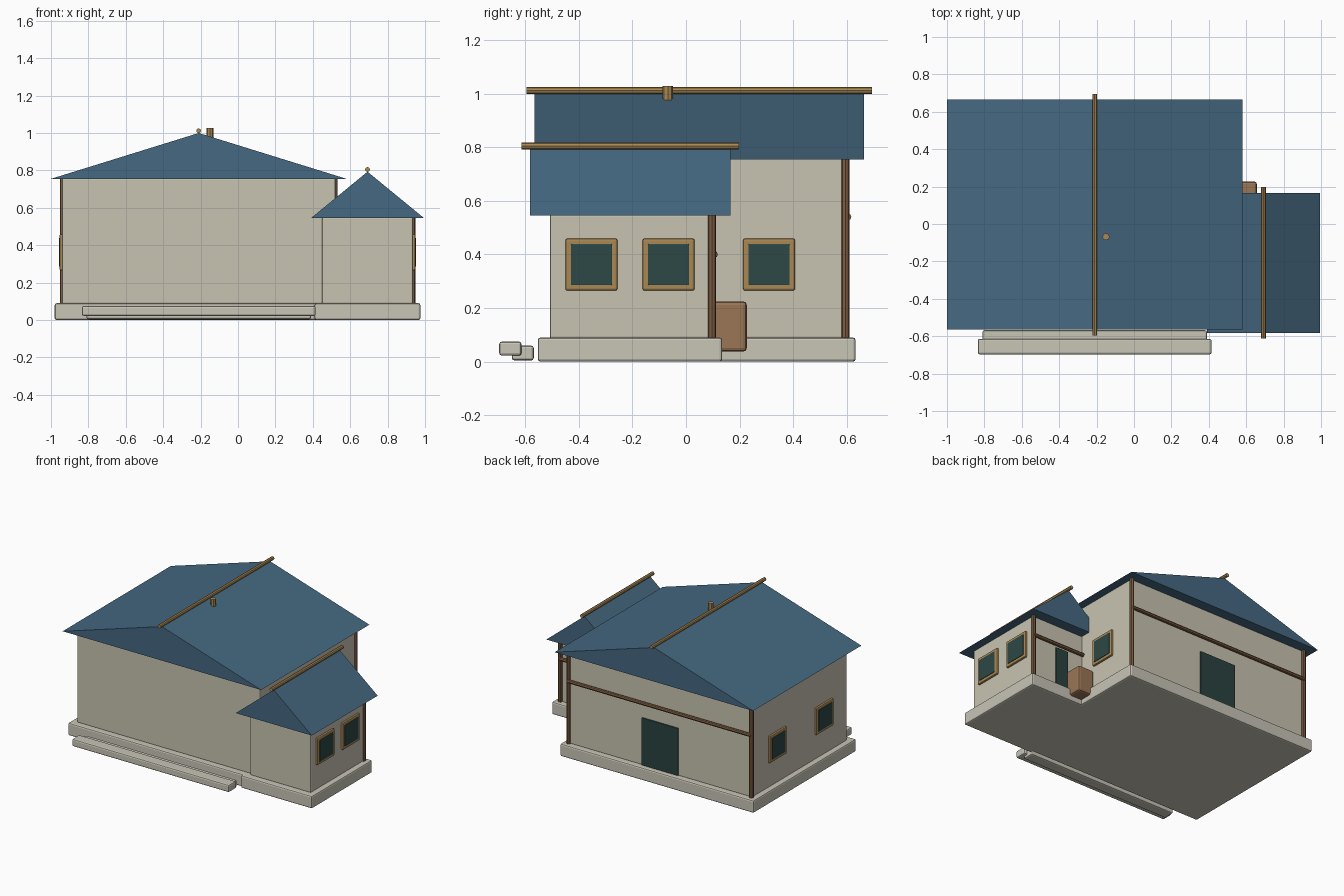
import bpy
import bmesh
from mathutils import Vector

cube = bpy.data.objects.get("Cube")
if cube:
    bpy.data.objects.remove(cube, do_unlink=True)


def material(name, rgb):
    m = bpy.data.materials.new(name)
    m.use_nodes = True
    m.diffuse_color = (*rgb, 1)
    m.node_tree.nodes["Principled BSDF"].inputs["Base Color"].default_value = (*rgb, 1)
    return m


PLASTER = material("cream plaster", (0.58, 0.55, 0.44))
STONE = material("pale stone", (0.58, 0.56, 0.47))
ROOF = material("slate blue", (0.06, 0.14, 0.22))
TRIM = material("golden wood", (0.40, 0.25, 0.09))
TIMBER = material("dark timber", (0.21, 0.11, 0.055))
CRATE = material("brown wood", (0.32, 0.18, 0.09))
GLASS = material("dark glass", (0.026, 0.065, 0.062))
DOOR = material("dark green", (0.022, 0.055, 0.05))


def finish(name, bm, mat, bevel=0.0):
    bmesh.ops.recalc_face_normals(bm, faces=bm.faces)
    mesh = bpy.data.meshes.new(name)
    bm.to_mesh(mesh)
    bm.free()
    mesh.materials.append(mat)
    obj = bpy.data.objects.new(name, mesh)
    bpy.context.collection.objects.link(obj)
    if bevel:
        mod = obj.modifiers.new("bevel", "BEVEL")
        mod.width = bevel
        mod.segments = 2
    return obj


def box(name, x, y, z, mat, bevel=0.0):
    """Box from (low, high) pairs on each axis."""
    bm = bmesh.new()
    bmesh.ops.create_cube(bm, size=1)
    for v in bm.verts:
        v.co = [(a + b) / 2 + c * (b - a) for (a, b), c in zip((x, y, z), v.co)]
    return finish(name, bm, mat, bevel)


def pole(name, start, end, radius, mat):
    """Eight-sided round bar between two points."""
    a, b = Vector(start), Vector(end)
    bm = bmesh.new()
    bmesh.ops.create_cone(bm, cap_ends=True, segments=8, radius1=radius,
                          radius2=radius, depth=(b - a).length)
    turn = (b - a).to_track_quat("Z", "Y").to_matrix()
    bmesh.ops.transform(bm, matrix=turn.to_4x4(), verts=bm.verts)
    bmesh.ops.translate(bm, vec=(a + b) / 2, verts=bm.verts)
    return finish(name, bm, mat)


def gable(name, x, y, eave, peak):
    """Solid triangular roof with its ridge along y, plus a ridge pole."""
    mid = sum(x) / 2
    bm = bmesh.new()
    ends = [[bm.verts.new((px, py, pz)) for px, pz in
             ((x[0], eave), (x[1], eave), (mid, peak))] for py in y]
    for end in ends:
        bm.faces.new(end)
    for i in range(3):
        j = (i + 1) % 3
        bm.faces.new((ends[0][i], ends[0][j], ends[1][j], ends[1][i]))
    finish(name + "_roof", bm, ROOF)
    pole(name + "_ridge_pole", (mid, y[0] - 0.03, peak + 0.012),
         (mid, y[1] + 0.03, peak + 0.012), 0.013, TRIM)


def window(name, wall_x, y, side, z=0.362):
    """Framed pane on a wall that faces +x (side 1) or -x (side -1)."""
    for part, half, depth, mat, bevel in (("frame", 0.097, 0.014, TRIM, 0.007),
                                          ("pane", 0.077, 0.018, GLASS, 0.003)):
        xs = sorted((wall_x - side * 0.015, wall_x + side * depth))
        box(f"{name}_{part}", xs, (y - half, y + half), (z - half, z + half), mat, bevel)


def wing(name, x, y, top, peak, beam_z, post_xs, door_half, door_top):
    """One block of the house: base, walls, roof, back posts, beam and door."""
    back = y[1]
    box(name + "_base", (x[0] - 0.04, x[1] + 0.04), (y[0] - 0.045, back + 0.043),
        (0, 0.09), STONE, 0.01)
    box(name + "_walls", x, y, (0.085, top + 0.005), PLASTER, 0.008)
    gable(name, (x[0] - 0.06, x[1] + 0.06), (y[0] - 0.075, back + 0.075), top, peak)
    for i, px in enumerate(post_xs):
        pole(f"{name}_post_{i + 1}", (px, back + 0.005, 0.085),
             (px, back + 0.005, top + 0.005), 0.015, TIMBER)
    pole(name + "_back_beam", (x[0], back + 0.014, beam_z),
         (x[1], back + 0.014, beam_z), 0.013, TIMBER)
    mid = sum(x) / 2
    box(name + "_back_door", (mid - door_half, mid + door_half),
        (back - 0.01, back + 0.01), (0.09, door_top), DOOR, 0.003)


# Two wings of the house
wing("main", (-0.94, 0.52), (-0.49, 0.59), 0.755, 1.0, 0.54,
     (-0.938, 0.518), 0.145, 0.43)
wing("annex", (0.45, 0.935), (-0.508, 0.092), 0.545, 0.793, 0.40,
     (0.933,), 0.05, 0.38)

# Windows on both end walls
for i, y in enumerate((-0.353, -0.065)):
    window(f"annex_window_{i + 1}", 0.935, y, 1)
window("main_left_window", 0.52, 0.31, 1)
for i, y in enumerate((-0.22, 0.31)):
    window(f"main_right_window_{i + 1}", -0.94, y, -1)

# Front steps
box("inner_step", (-0.81, 0.39), (-0.65, -0.568), (0.004, 0.06), STONE, 0.01)
box("outer_step", (-0.835, 0.415), (-0.697, -0.614), (0.022, 0.075), STONE, 0.01)

# Chimney stub and storage crate in the back corner
pole("chimney", (-0.15, -0.068, 0.97), (-0.15, -0.068, 1.028), 0.019, TRIM)
box("crate", (0.53, 0.657), (0.1, 0.227), (0.037, 0.225), CRATE, 0.014)
